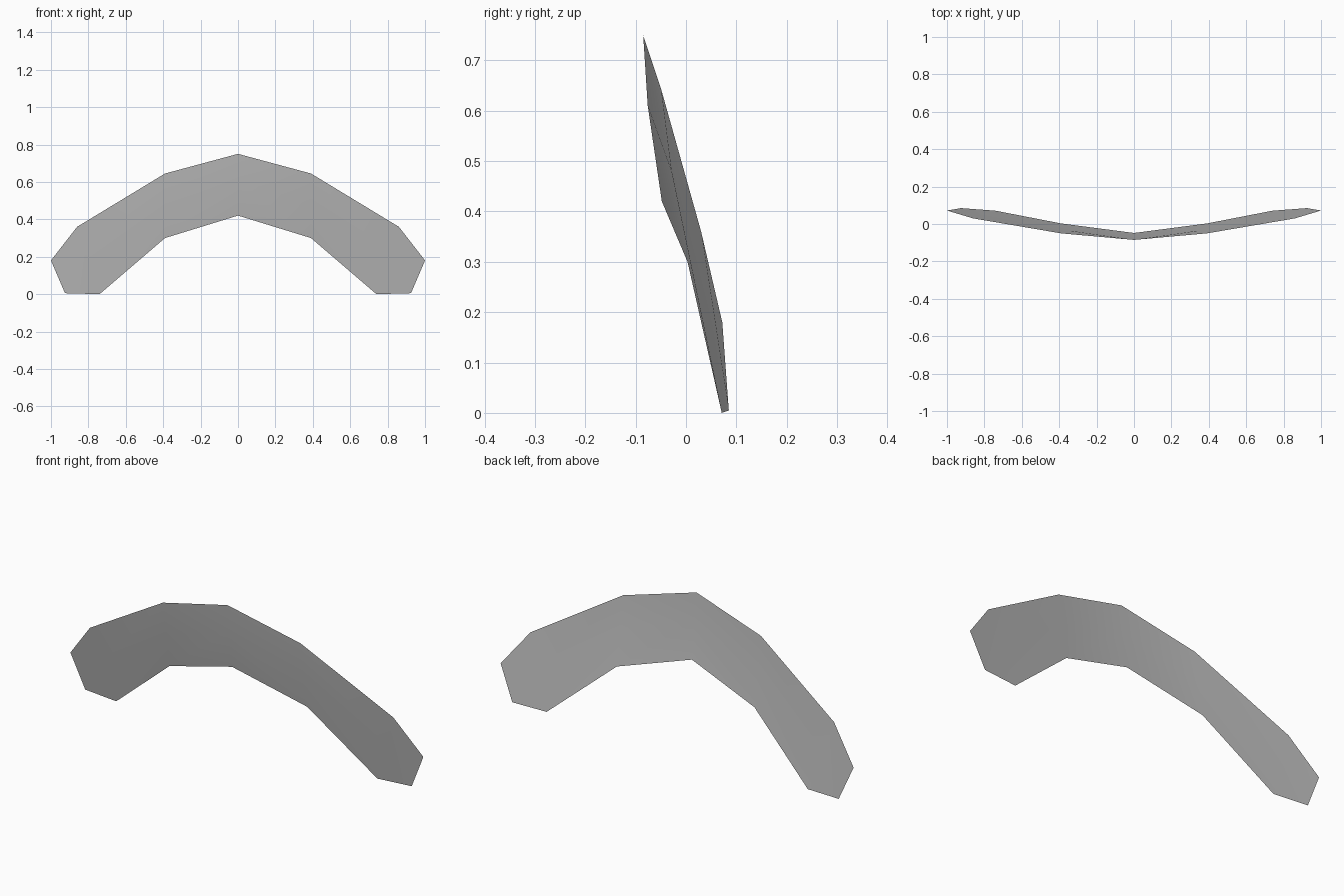
import bpy, bmesh

if "Cube" in bpy.data.objects:
    bpy.data.objects.remove(bpy.data.objects["Cube"], do_unlink=True)

# Single neutral colour
grey = bpy.data.materials.new("light_grey")
grey.use_nodes = True
grey.diffuse_color = (0.5, 0.5, 0.5, 1)
grey.node_tree.nodes["Principled BSDF"].inputs["Base Color"].default_value = (0.5, 0.5, 0.5, 1)

# Cross-sections of the left half: top edge, middle, bottom edge
sections = [
    [(0, -0.085, 0.75), (0, -0.076, 0.61), (0, -0.048, 0.42)],
    [(0.39, -0.05, 0.645), (0.39, -0.029, 0.48), (0.39, 0.003, 0.30)],
    [(0.86, 0.03, 0.36), (0.81, 0.052, 0.18), (0.74, 0.071, 0)],
]
tip = [(1, 0.072, 0.18), (0.925, 0.085, 0.005)]

bm = bmesh.new()
rows = [[bm.verts.new(p) for p in s] for s in sections]
outer, lower = [bm.verts.new(p) for p in tip]

# Curved strip between neighbouring sections
for a, b in zip(rows, rows[1:]):
    for i in range(2):
        bm.faces.new((a[i], a[i + 1], b[i + 1], b[i]))

# Rounded end
top, mid, bottom = rows[-1]
bm.faces.new((top, mid, lower, outer))
bm.faces.new((mid, bottom, lower))

mesh = bpy.data.meshes.new("curved_strip")
bm.to_mesh(mesh)
bm.free()
mesh.materials.append(grey)
for face in mesh.polygons:
    face.use_smooth = True

strip = bpy.data.objects.new("curved_strip", mesh)
bpy.context.collection.objects.link(strip)

# Matching right half
mirror = strip.modifiers.new("right_half", 'MIRROR')
mirror.use_axis[0] = True
mirror.use_clip = True
mirror.merge_threshold = 0.001
